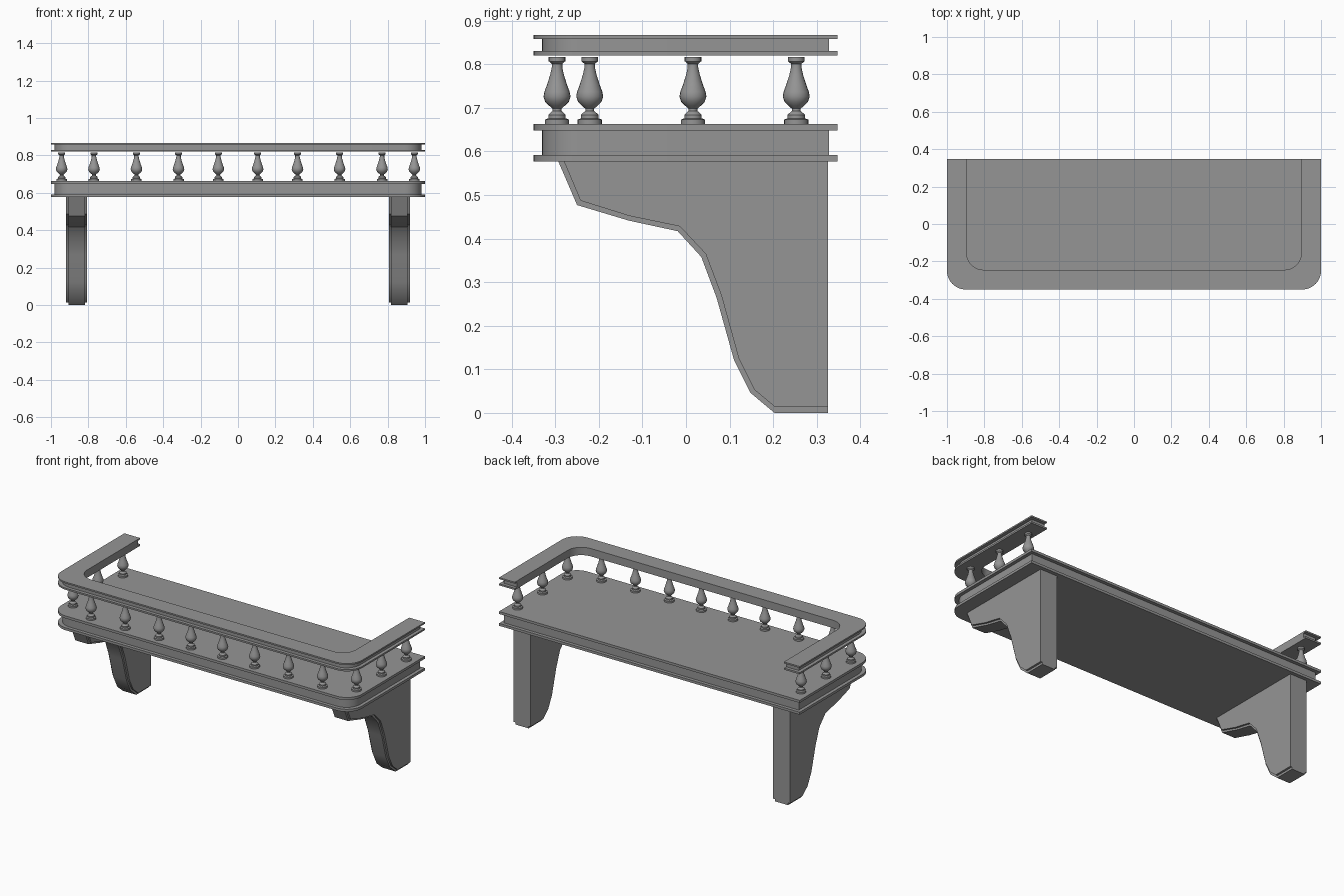
import bpy, bmesh, math
from mathutils import Vector

if "Cube" in bpy.data.objects:
    bpy.data.objects.remove(bpy.data.objects["Cube"])

grey = bpy.data.materials.new("dark_grey")
grey.diffuse_color = (0.3, 0.3, 0.3, 1)
grey.use_nodes = True
grey.node_tree.nodes["Principled BSDF"].inputs["Base Color"].default_value = grey.diffuse_color


def finish(name, bm, angle=30):
    bmesh.ops.remove_doubles(bm, verts=bm.verts, dist=1e-5)
    bmesh.ops.recalc_face_normals(bm, faces=bm.faces)
    mesh = bpy.data.meshes.new(name)
    bm.to_mesh(mesh)
    bm.free()
    mesh.materials.append(grey)
    ob = bpy.data.objects.new(name, mesh)
    bpy.context.collection.objects.link(ob)
    bpy.ops.object.select_all(action='DESELECT')
    ob.select_set(True)
    bpy.context.view_layer.objects.active = ob
    bpy.ops.object.shade_smooth_by_angle(angle=math.radians(angle))
    return ob


def extrude(name, points, offset, angle=30):
    bm = bmesh.new()
    face = bm.faces.new([bm.verts.new(p) for p in points])
    new = bmesh.ops.extrude_face_region(bm, geom=[face], use_keep_orig=True)["geom"]
    bmesh.ops.translate(bm, vec=Vector(offset),
                        verts=[g for g in new if isinstance(g, bmesh.types.BMVert)])
    return finish(name, bm, angle)


def u_path(half_x, front, back, radius, z, steps=10):
    """Back left, round the two front corners, to back right."""
    pts = [(-half_x, back, z)]
    for side, start in ((-1, 180), (1, 270)):
        for i in range(steps + 1):
            a = math.radians(start + 90 * i / steps)
            pts.append((side * (half_x - radius) + radius * math.cos(a),
                        front + radius + radius * math.sin(a), z))
    return pts + [(half_x, back, z)]


# Shelf board: two lips around a recessed middle
for name, z0, z1, inset in (("shelf_bottom_lip", 0.577, 0.592, 0),
                            ("shelf_core", 0.592, 0.648, 0.02),
                            ("shelf_top_lip", 0.648, 0.663, 0)):
    extrude(name, u_path(1 - inset, -0.35 + inset, 0.348 - inset, 0.1 - inset / 2, z0),
            (0, 0, z1 - z0))

# Gallery rail: U-shaped, lipped outside, plain inside
for name, z0, z1, inset in (("rail_bottom_lip", 0.820, 0.830, 0),
                            ("rail_core", 0.830, 0.858, 0.02),
                            ("rail_top_lip", 0.858, 0.867, 0)):
    back = 0.348 - inset
    outer = u_path(1 - inset, -0.35 + inset, back, 0.1 - inset / 2, z0)
    inner = u_path(0.895, -0.245, back, 0.09, z0)
    extrude(name, outer + inner[::-1], (0, 0, z1 - z0))

# Turned baluster profile (radius, height above the shelf)
profile = [(0, 0), (0.028, 0), (0.028, 0.010), (0.020, 0.013), (0.020, 0.021),
           (0.017, 0.024), (0.010, 0.030), (0.010, 0.035), (0.018, 0.042),
           (0.027, 0.051), (0.031, 0.063), (0.029, 0.074), (0.023, 0.090),
           (0.016, 0.112), (0.012, 0.130), (0.012, 0.138), (0.019, 0.144),
           (0.019, 0.154), (0, 0.154)]
bm = bmesh.new()
verts = [bm.verts.new((r, 0, z)) for r, z in profile]
edges = [bm.edges.new(pair) for pair in zip(verts, verts[1:])]
bmesh.ops.spin(bm, geom=verts + edges, cent=(0, 0, 0), axis=(0, 0, 1),
               angle=math.tau, steps=20)
baluster = finish("baluster", bm, 40)

# Front row and both side rows
spots = [(s * x, -0.296) for x in (0.105, 0.318, 0.543, 0.77) for s in (-1, 1)]
spots += [(s * 0.943, y) for y in (-0.221, 0.016, 0.253) for s in (-1, 1)]
for i, (x, y) in enumerate(spots):
    ob = baluster if i == 0 else baluster.copy()
    if i:
        bpy.context.collection.objects.link(ob)
    ob.location = (x, y, 0.663)

# Wall brackets: wide body with a narrower raised strip along the curved edge
body = [(-0.28, 0.577), (-0.242, 0.487), (-0.13, 0.452), (-0.014, 0.428),
        (0.045, 0.365), (0.081, 0.27), (0.121, 0.125), (0.157, 0.053),
        (0.205, 0.013), (0.326, 0.013), (0.326, 0.577)]
strip = [(-0.293, 0.577), (-0.25, 0.477), (-0.13, 0.441), (-0.019, 0.417),
         (0.035, 0.358), (0.07, 0.265), (0.11, 0.122), (0.148, 0.046),
         (0.203, 0), (0.326, 0)] + body[-2::-1]
for side, label in ((-1, "left"), (1, "right")):
    for part, pts, half in (("body", body, 0.056), ("edge_strip", strip, 0.044)):
        x0 = side * 0.863 - half
        extrude(f"{label}_bracket_{part}", [(x0, y, z) for y, z in pts],
                (2 * half, 0, 0), 30)
